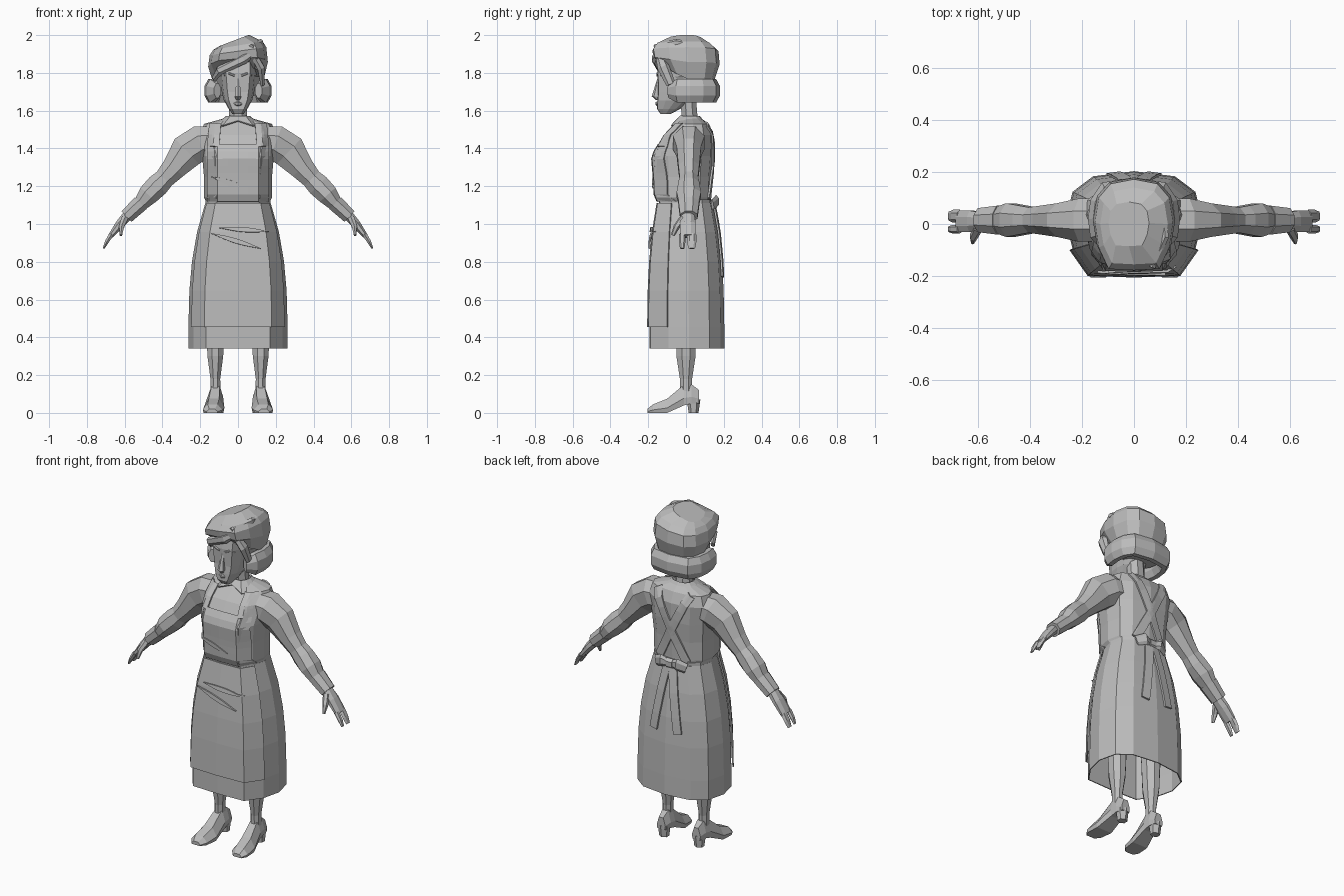
import bpy, bmesh, math
from mathutils import Vector
from mathutils.bvhtree import BVHTree

cube = bpy.data.objects.get("Cube")
if cube:
    bpy.data.objects.remove(cube, do_unlink=True)

grey = bpy.data.materials.new("plain_grey")
grey.use_nodes = True
grey.diffuse_color = (.5, .5, .5, 1)
for node in grey.node_tree.nodes:
    if node.type == 'BSDF_PRINCIPLED':
        node.inputs["Base Color"].default_value = grey.diffuse_color

# Half of the body cross-section, from front centre to back centre
PLAN = [(0, -1), (.65, -.97), (.9, -.5), (1, .05), (.9, .6), (.6, .9), (0, 1)]
SIDES = (("left", 1), ("right", -1))
FRONT, BACK = -1, 1
ACROSS, UPWARD = Vector((0, 1, 0)), Vector((0, 0, 1))


def skin(name, rows, closed=True, caps=True, thick=0):
    """Join rows of points with flat quads; return a tree for laying cloth on."""
    n = len(rows[0])
    verts = [Vector(p) for row in rows for p in row]
    faces = []
    for start in range(0, len(verts) - n, n):
        for i in range(n if closed else n - 1):
            j = (i + 1) % n
            faces.append((start + i, start + j, start + n + j, start + n + i))
    if closed and caps:
        faces += [tuple(range(n)), tuple(range(len(verts) - n, len(verts)))]
    bm = bmesh.new()
    made = [bm.verts.new(v) for v in verts]
    for face in faces:
        bm.faces.new([made[i] for i in face])
    bmesh.ops.recalc_face_normals(bm, faces=bm.faces[:])
    mesh = bpy.data.meshes.new(name)
    bm.to_mesh(mesh)
    bm.free()
    mesh.materials.append(grey)
    obj = bpy.data.objects.new(name, mesh)
    bpy.context.collection.objects.link(obj)
    if thick:
        solid = obj.modifiers.new("thickness", 'SOLIDIFY')
        solid.thickness = thick
        solid.offset = 0
    return BVHTree.FromPolygons(verts, faces)


def section(z, half_x, front, back, tilt=0, rise=0, shift=0, grow=0):
    """Body ring that can tilt sideways, rise at the front or shift in x."""
    mid, half_y = (front + back) / 2, (back - front) / 2 + grow
    right = [(u * (half_x + grow), v) for u, v in PLAN]
    ring = right + [(-x, v) for x, v in right[-2:0:-1]]
    return [(x + shift, mid + v * half_y, z + tilt * x + rise * max(0, -v)) for x, v in ring]


def tube(name, stations, up, sides=8, mirror=1):
    """Loft ellipses along a path; a station is x, y, z, side radius, up radius."""
    centres = [Vector(s[:3]) for s in stations]
    rows = []
    for i, (x, y, z, wide, tall) in enumerate(stations):
        along = centres[min(i + 1, len(centres) - 1)] - centres[max(i - 1, 0)]
        side = along.cross(up).normalized()
        lift = side.cross(along).normalized()
        ring = []
        for k in range(sides):
            angle = math.tau * (k + .5) / sides
            p = centres[i] + side * wide * math.cos(angle) + lift * tall * math.sin(angle)
            ring.append((p.x * mirror, p.y, p.z))
        rows.append(ring)
    skin(name, rows)


def limb(name, y, stations, sides=8):
    """Left and right tubes at one depth; a station is x, z, thickness, depth."""
    for side, mirror in SIDES:
        path = [(x, y, z, thick, deep) for x, z, thick, deep in stations]
        tube(side + "_" + name, path, ACROSS, sides, mirror)


def strip(name, tree, facing, start, end, width, mirror=1, pinch=False, gap=.006):
    """Lay a strip of cloth on a surface between two x, z points."""
    start, end = Vector(start), Vector(end)
    along = (end - start).normalized()
    grid, steps, columns = [], 8, 6
    for r in range(steps + 1):
        t = r / steps
        reach = width * (max(.1, math.sin(math.pi * t)) if pinch else 1)
        line = []
        for c in range(columns + 1):
            flat = start.lerp(end, t) + along.orthogonal() * reach * (c / columns - .5)
            x, z = flat.x * mirror, flat.y
            hit = tree.ray_cast(Vector((x, facing, z)), ACROSS * -facing)[0]
            if hit is None:
                hit = tree.find_nearest(Vector((x, facing * .1, z)))[0]
            line.append(hit + ACROSS * facing * gap)
        grid.append(line)
    skin(name, grid, closed=False, thick=.01)


def skirt_ring(t, grow=0):
    """Skirt section from hem at t = 0 to waist at t = 1."""
    taper = t ** 3
    return section(z=.34 + .77 * t, half_x=.26 - .09 * taper,
                   front=-.19 + .05 * taper, back=.2 - .06 * taper, grow=grow)


# Skirt, wrapped apron front and waistband
levels = [.15, .4, .6, .8, 1]
skirt = skin("skirt", [skirt_ring(t) for t in [0] + levels], caps=False, thick=.006)
wrap = [skirt_ring(t, grow=.012) for t in levels]
apron = skin("apron_front", [ring[-2:] + ring[:3] for ring in wrap], closed=False, thick=.008)
skin("waistband", [section(z, half_x=.172, front=-.143, back=.14) for z in (1.09, 1.13)])

# Blouse body
blouse = skin("blouse", [section(*s) for s in [
    (1.1, .16, -.13, .13), (1.14, .18, -.16, .13), (1.25, .18, -.165, .135),
    (1.36, .19, -.175, .145), (1.47, .2, -.11, .145), (1.53, .18, -.05, .12),
    (1.56, .07, -.02, .08)]])

# Apron bib, shoulder straps, crossed back straps and hanging ties
strip("apron_bib", blouse, FRONT, start=(0, 1.12), end=(0, 1.42), width=.32)
for side, m in SIDES:
    strip(side + "_front_strap", blouse, FRONT, start=(.13, 1.41), end=(.12, 1.53), width=.06, mirror=m)
    strip(side + "_back_strap", blouse, BACK, start=(.11, 1.53), end=(-.09, 1.13), width=.05, mirror=m)
    strip(side + "_apron_tie", skirt, BACK, start=(.02, 1.09), end=(.08, .72), width=.05, mirror=m, gap=.012)

# Cloth folds across the lap and the bib
for name, tree, start, end in (("upper_lap_fold", apron, (-.1, .98), (.16, .96)),
                               ("lower_lap_fold", apron, (-.14, .95), (.12, .87)),
                               ("bib_fold", blouse, (-.14, 1.25), (.05, 1.19))):
    strip(name, tree, FRONT, start, end, width=.025, pinch=True, gap=.012)

# Bow at the back
tube("bow_knot", [(x, .15, 1.11, .02, .03) for x in (-.02, .02)], UPWARD, sides=6)
for side, m in SIDES:
    tube(side + "_bow_loop", [(.01, .15, 1.11, .01, .02), (.05, .16, 1.12, .016, .035),
                              (.1, .14, 1.1, .008, .03)], UPWARD, sides=6, mirror=m)

# Collar with a notch at the front
collar = [section(z=1.52 + .025 * k, half_x=.12 - .03 * k, front=-.08 + .025 * k, back=.11 - .02 * k)
          for k in range(3)]
x, y, z = collar[0][0]
collar[0][0] = (x, y + .025, z + .025)
skin("collar", collar, caps=False, thick=.008)

# Sleeves, cuffs, hands, fingers and thumbs
limb("sleeve", .015, [(.12, 1.44, .085, .09), (.2, 1.43, .1, .09), (.27, 1.385, .1, .07),
                      (.34, 1.295, .07, .06), (.39, 1.24, .058, .053), (.425, 1.205, .065, .06),
                      (.475, 1.155, .06, .07), (.52, 1.1, .04, .055)])
limb("cuff", .015, [(.515, 1.11, .047, .06), (.59, 1.04, .042, .05)])
limb("hand", .01, [(.58, 1.05, .03, .036), (.625, 1, .025, .045), (.675, .935, .015, .045)])
for finger, y, wide in (("index_finger", -.02, .017), ("outer_fingers", .03, .025)):
    limb(finger, y, [(.67, .945, .014, wide), (.695, .905, .012, wide), (.712, .87, .005, wide * .7)], sides=6)
for side, m in SIDES:
    tube(side + "_thumb", [(.6, -.015, 1.03, .02, .02), (.617, -.05, .985, .016, .017),
                           (.62, -.07, .94, .007, .01)], ACROSS, sides=6, mirror=m)

# Legs and heeled shoes
limb("leg", 0, [(.12, .08, .03, .035), (.12, .18, .028, .035), (.12, .3, .045, .055), (.12, .6, .06, .06)])
limb("heel", .04, [(.117, 0, .028, .026), (.117, .07, .036, .036)], sides=6)
SHOE_OUTLINE = [(-.9, 0), (.9, 0), (1, .35), (.5, 1), (-.5, 1), (-1, .35)]
for side, m in SIDES:
    shoe = []
    for y, sole, top, half in [(-.205, 0, .02, .03), (-.175, 0, .045, .052), (-.1, 0, .075, .055),
                               (-.01, .04, .15, .04), (.03, .05, .15, .038), (.07, .05, .12, .028)]:
        toe_out = .117 + .1 * max(0, -y)
        shoe.append([(m * (toe_out + u * half), y, sole + v * (top - sole)) for u, v in SHOE_OUTLINE])
    skin(side + "_shoe", shoe)

# Neck, face and features
tube("neck", [(0, .025, 1.5, .052, .045), (0, .01, 1.68, .052, .045)], ACROSS)
skin("face", [section(*s) for s in [
    (1.583, .03, -.135, -.08), (1.61, .05, -.153, -.03), (1.655, .075, -.152, .03),
    (1.7, .086, -.148, .07), (1.8, .098, -.152, .11), (1.88, .1, -.14, .11)]])
tube("nose", [(0, -.143, 1.77, .008, .008), (0, -.158, 1.675, .02, .024),
              (0, -.148, 1.66, .012, .01)], ACROSS, sides=6)
tube("lips", [(-.028, -.145, 1.635, .005, .004), (0, -.154, 1.637, .009, .013),
              (.028, -.145, 1.635, .005, .004)], UPWARD, sides=6)
for side, m in SIDES:
    tube(side + "_eyebrow", [(.018, -.149, 1.785, .008, .006), (.045, -.148, 1.797, .009, .007),
                             (.072, -.13, 1.787, .006, .004)], UPWARD, sides=6, mirror=m)

# Rolled hair around the sides and back, thinner at its front ends
roll = []
steps = 10
for k in range(steps + 1):
    angle = math.radians(-60 + 300 * k / steps)
    c = math.cos(angle)
    fullness = .6 if k in (0, steps) else 1
    roll.append((math.copysign(abs(c) ** .4, c) * .143, .02 + .125 * math.sin(angle), 1.705,
                 .037 * fullness, .068 * fullness))
tube("hair_roll", roll, UPWARD)
skin("hair_nape", [section(z=1.68, half_x=.1, front=-.02, back=.14),
                   section(z=1.78, half_x=.13, front=-.07, back=.15)])

# Slanted cap over the crown
skin("cap", [
    section(z=1.76, half_x=.135, front=-.115, back=.15, rise=.07),
    section(z=1.845, half_x=.158, front=-.17, back=.178, tilt=.08, rise=.03),
    section(z=1.915, half_x=.15, front=-.178, back=.172, tilt=.14),
    section(z=1.945, half_x=.13, front=-.155, back=.14, tilt=.17),
    section(z=1.972, half_x=.078, front=-.085, back=.085, tilt=.38, shift=-.02)])

# Swept fringe, side wave and the raised cap ridge
tube("swept_fringe", [(.08, -.15, 1.91, .014, .02), (.03, -.165, 1.875, .018, .028),
                      (-.1, -.13, 1.81, .016, .024), (-.125, -.075, 1.77, .012, .02)], UPWARD, sides=6)
tube("side_wave", [(.07, -.15, 1.915, .02, .016), (.12, -.12, 1.83, .022, .032),
                   (.13, -.08, 1.74, .012, .025)], ACROSS, sides=6)
tube("crown_ridge", [(.07, -.165, 1.935, .014, .016), (.12, -.05, 1.96, .016, .02),
                     (.11, .08, 1.94, .01, .012)], UPWARD, sides=6)
